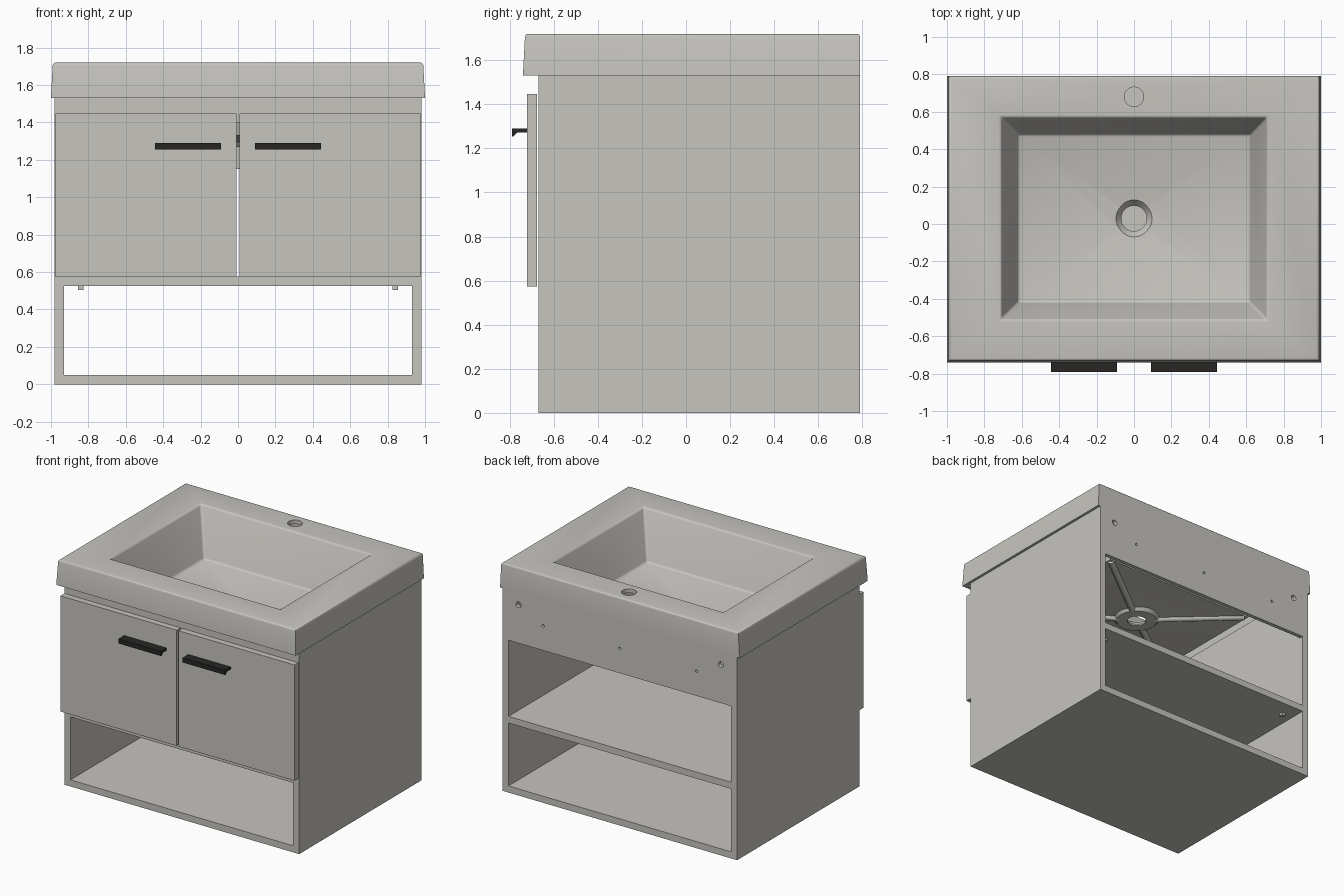
import bpy, bmesh, math
from mathutils import Vector

if "Cube" in bpy.data.objects:
    bpy.data.objects.remove(bpy.data.objects["Cube"], do_unlink=True)


def make_material(name, rgb):
    m = bpy.data.materials.new(name)
    m.use_nodes = True
    m.diffuse_color = (*rgb, 1)
    bsdf = next(n for n in m.node_tree.nodes if n.type == 'BSDF_PRINCIPLED')
    bsdf.inputs["Base Color"].default_value = (*rgb, 1)
    return m


GREY = make_material("warm grey", (0.57, 0.555, 0.52))
BLACK = make_material("handle black", (0.02, 0.019, 0.018))


def add_object(name, bm, material=GREY):
    bmesh.ops.recalc_face_normals(bm, faces=bm.faces[:])
    mesh = bpy.data.meshes.new(name)
    bm.to_mesh(mesh)
    bm.free()
    mesh.materials.append(material)
    ob = bpy.data.objects.new(name, mesh)
    bpy.context.collection.objects.link(ob)
    return ob


def box(name, x, y, z, material=GREY):
    bm = bmesh.new()
    bmesh.ops.create_cube(bm, size=1)
    for v in bm.verts:
        v.co = [lo + (c + 0.5) * (hi - lo) for c, (lo, hi) in zip(v.co, (x, y, z))]
    return add_object(name, bm, material)


def rod(name, a, b, r1, r2, sides=32):
    """Round bar or cone from a to b."""
    a, b = Vector(a), Vector(b)
    bm = bmesh.new()
    bmesh.ops.create_cone(bm, cap_ends=True, segments=sides, radius1=r1, radius2=r2,
                          depth=(b - a).length)
    turn = Vector((0, 0, 1)).rotation_difference(b - a).to_matrix()
    for v in bm.verts:
        v.co = turn @ v.co + (a + b) / 2
    return add_object(name, bm)


def select_only(ob):
    bpy.ops.object.select_all(action='DESELECT')
    ob.select_set(True)
    bpy.context.view_layer.objects.active = ob


def combine(target, other, operation='DIFFERENCE'):
    mod = target.modifiers.new("combine", 'BOOLEAN')
    mod.operation, mod.object, mod.solver = operation, other, 'EXACT'
    select_only(target)
    bpy.ops.object.modifier_apply(modifier=mod.name)
    bpy.data.objects.remove(other, do_unlink=True)


# Cabinet carcass: one block with a lower niche and a hollow upper compartment
cabinet = box("cabinet", (-0.98, 0.98), (-0.67, 0.79), (0, 1.53))
inner = (-0.93, 0.93)
for y, z in [((-1, 1), (0.05, 0.525)),
             ((-0.64, 0.76), (0.575, 1.7)),
             ((0.7, 1), (0.575, 1.15)),
             ((-1, -0.6), (0.575, 1.4))]:
    combine(cabinet, box("cutter", inner, y, z))

# Mounting holes in the back rail
for x, z, r in [(-0.845, 1.44, 0.022), (0.845, 1.44, 0.022),
                (-0.64, 1.335, 0.01), (0, 1.335, 0.01), (0.64, 1.335, 0.01)]:
    combine(cabinet, rod("cutter", (x, 0.7, z), (x, 0.9, z), r, r, 16))

# Basin: a thin shell of rectangular rings, from the underside round to the bowl floor
rings = [(0.02, 0.01, 0.05, 1.28),
         (0.65, -0.45, 0.51, 1.33),
         (0.74, -0.54, 0.60, 1.69),
         (0.96, -0.70, 0.755, 1.69),
         (0.97, -0.71, 0.76, 1.53),
         (1.0, -0.74, 0.79, 1.53),
         (0.99, -0.73, 0.79, 1.72),
         (0.71, -0.51, 0.57, 1.72),
         (0.62, -0.42, 0.48, 1.36),
         (0.02, 0.01, 0.05, 1.31)]
bm = bmesh.new()
loops = [[bm.verts.new(p) for p in ((-x, y0, z), (x, y0, z), (x, y1, z), (-x, y1, z))]
         for x, y0, y1, z in rings]
for lower, upper in zip(loops, loops[1:]):
    for i in range(4):
        j = (i + 1) % 4
        bm.faces.new((lower[i], lower[j], upper[j], upper[i]))
bm.faces.new(loops[0])
bm.faces.new(loops[-1])
soft = []
for loop in loops[6:9]:
    soft += [bm.edges.get((loop[i], loop[(i + 1) % 4])) for i in range(4)]
soft += [bm.edges.get((a, b)) for a, b in zip(loops[7], loops[8])]
bmesh.ops.bevel(bm, geom=soft, offset=0.014, segments=3, profile=0.5, affect='EDGES')
basin = add_object("basin", bm)

# Drain collar and stiffening ribs under the bowl
drain_y = 0.03
combine(basin, rod("collar", (0, drain_y, 1.27), (0, drain_y, 1.31), 0.145, 0.18, 48), 'UNION')
for sx in (-1, 1):
    for sy in (-1, 1):
        rod("basin_rib", (sx * 0.1, drain_y + sy * 0.075, 1.29),
            (sx * 0.63, drain_y + sy * 0.46, 1.335), 0.025, 0.025, 16)

# Drain recess, drain hole and tap hole
combine(basin, rod("cutter", (0, drain_y, 1.28), (0, drain_y, 1.34), 0.068, 0.115, 48))
combine(basin, rod("cutter", (0, drain_y, 1.2), (0, drain_y, 1.4), 0.068, 0.068, 48))
combine(basin, rod("cutter", (0, 0.68, 1.6), (0, 0.68, 1.8), 0.052, 0.052, 48))

# Doors, bar handles and small shelf fixings, one per side
for side, s in (("right", -1), ("left", 1)):
    box(side + "_door", sorted((s * 0.007, s * 0.977)), (-0.722, -0.676), (0.573, 1.447))

    profile = [(-0.72, 1.29), (-0.79, 1.29), (-0.79, 1.255), (-0.783, 1.255),
               (-0.765, 1.273), (-0.72, 1.273)]
    bm = bmesh.new()
    face = bm.faces.new([bm.verts.new((s * 0.09, y, z)) for y, z in profile])
    grown = bmesh.ops.extrude_face_region(bm, geom=[face])["geom"]
    bmesh.ops.translate(bm, vec=(s * 0.355, 0, 0),
                        verts=[g for g in grown if isinstance(g, bmesh.types.BMVert)])
    add_object(side + "_handle", bm, BLACK)

    box(side + "_shelf_fixing", (s * 0.84 - 0.015, s * 0.84 + 0.015),
        (0.655, 0.685), (0.505, 0.525))

# Smooth the rounded surfaces, keep the corners crisp
for ob in bpy.context.scene.objects:
    if ob.type == 'MESH' and ob.name.startswith(("basin", "cabinet")):
        select_only(ob)
        bpy.ops.object.shade_smooth_by_angle(angle=math.radians(32))
